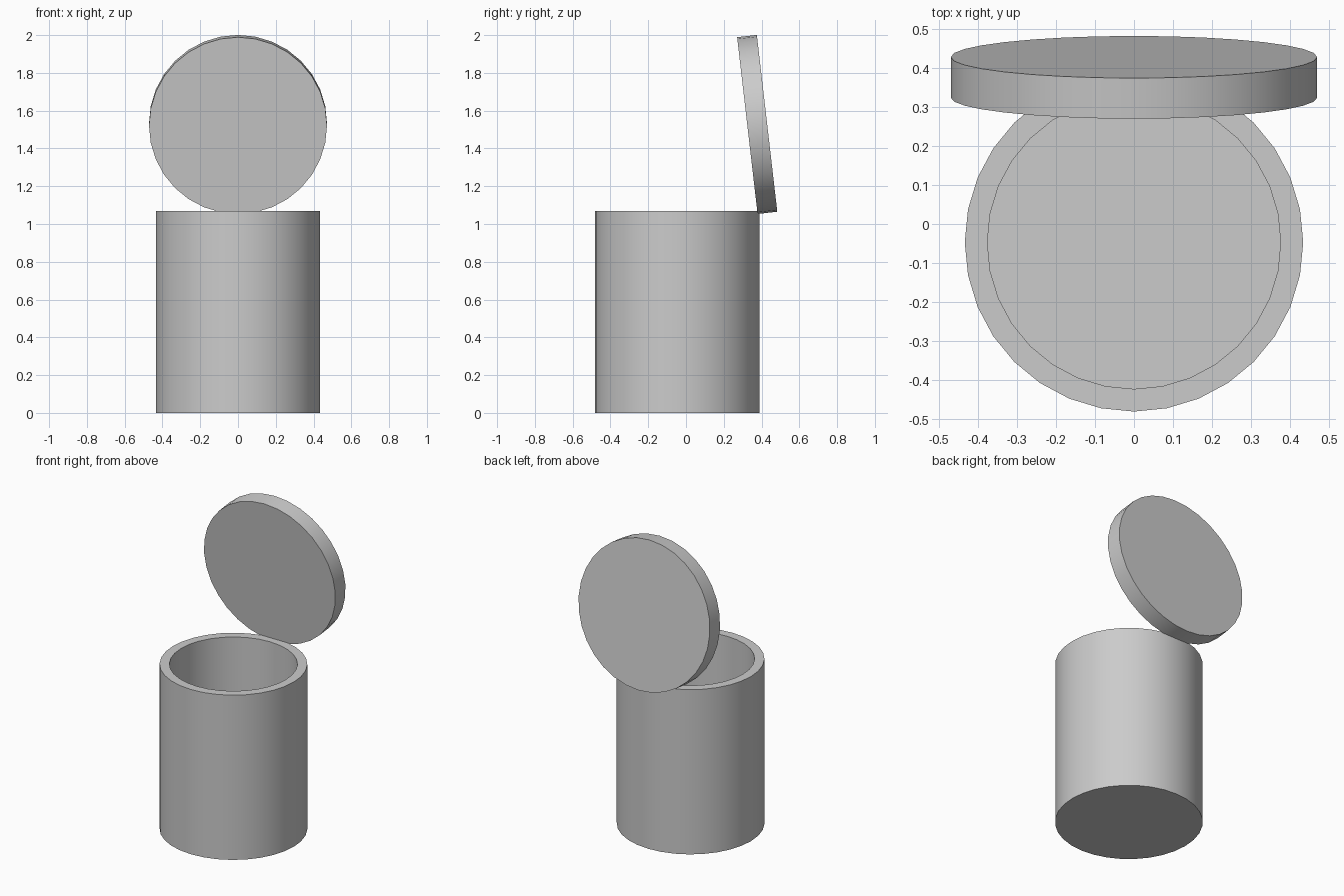
import bpy, bmesh, math

if "Cube" in bpy.data.objects:
    bpy.data.objects.remove(bpy.data.objects["Cube"])

SEG = 32


def lathe(name, profile):
    """Closed solid of revolution; profile is (radius, z), capped at both ends."""
    bm = bmesh.new()
    rings = []
    for r, z in profile:
        rings.append([bm.verts.new((r * math.sin(2 * math.pi * i / SEG),
                                    -r * math.cos(2 * math.pi * i / SEG), z))
                      for i in range(SEG)])
    for a, b in zip(rings, rings[1:]):
        for i in range(SEG):
            j = (i + 1) % SEG
            bm.faces.new((a[i], a[j], b[j], b[i]))
    bm.faces.new(rings[0][::-1])
    bm.faces.new(rings[-1])
    bmesh.ops.recalc_face_normals(bm, faces=bm.faces)
    mesh = bpy.data.meshes.new(name)
    bm.to_mesh(mesh)
    bm.free()
    obj = bpy.data.objects.new(name, mesh)
    bpy.context.collection.objects.link(obj)
    bpy.ops.object.select_all(action='DESELECT')
    obj.select_set(True)
    bpy.context.view_layer.objects.active = obj
    bpy.ops.object.shade_smooth_by_angle(angle=math.radians(30))
    return obj


# Hollow canister with a thick wall and floor
body = lathe("canister_body", [(0.435, 0), (0.435, 1.07), (0.377, 1.07), (0.377, 0.06)])
body.location = (0, -0.047, 0)

# Solid disc lid, flipped open at the back and leaning slightly forward
lid = lathe("lid", [(0.471, -0.0525), (0.471, 0.0525)])
lid.location = (0, 0.377, 1.527)
lid.rotation_euler = (math.radians(-83.4), 0, 0)
